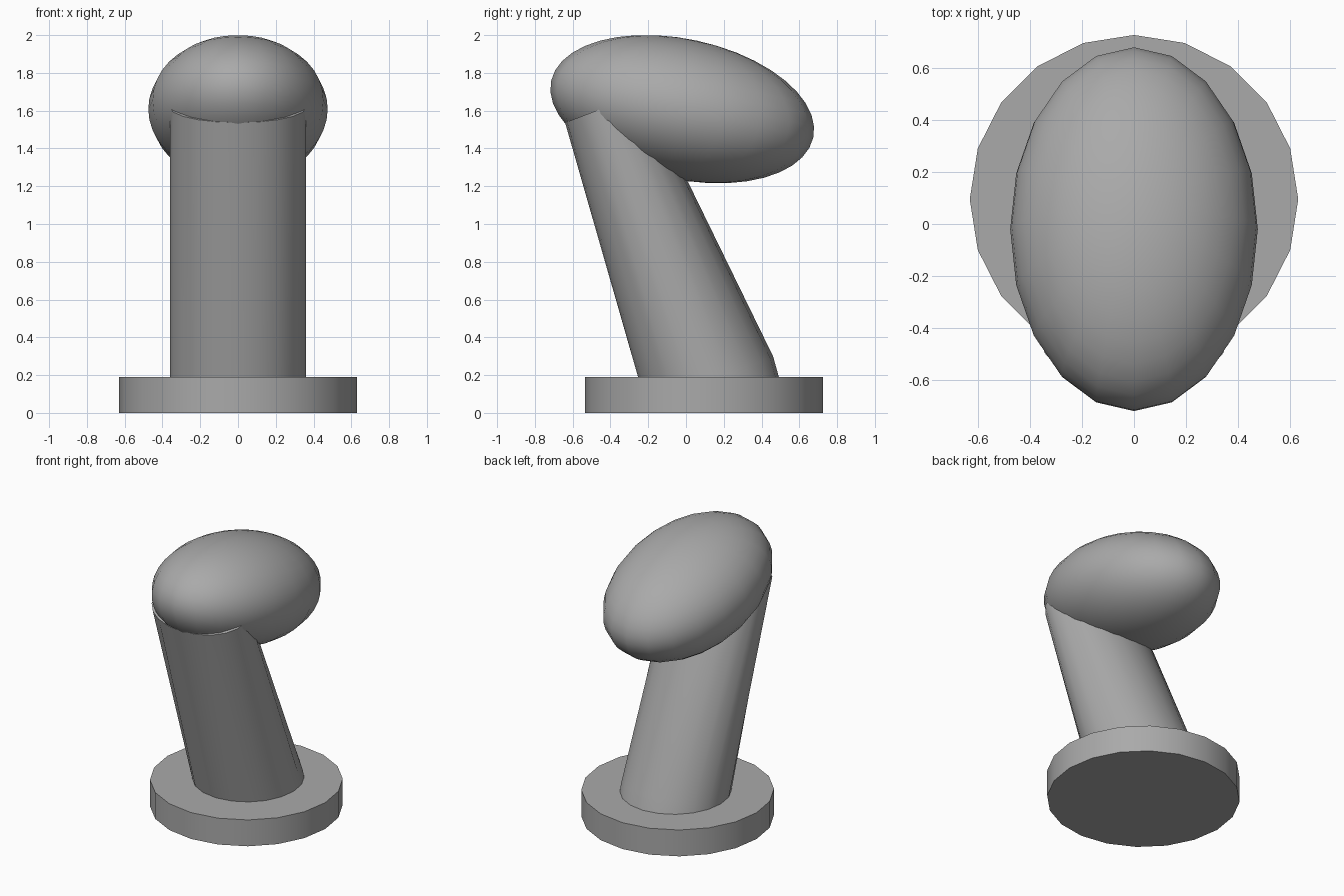
import bpy
import bmesh
from math import radians, sin, cos, tan, tau
from mathutils import Matrix, Vector

cube = bpy.data.objects.get("Cube")
if cube:
    bpy.data.objects.remove(cube, do_unlink=True)

GREY = (0.4, 0.4, 0.4, 1.0)
SIDES = 20

mat = bpy.data.materials.new("plain_grey")
mat.use_nodes = True
mat.diffuse_color = GREY
for node in mat.node_tree.nodes:
    if node.type == 'BSDF_PRINCIPLED':
        node.inputs["Base Color"].default_value = GREY


def finish(name, bm, angle):
    """Turn a bmesh into a smooth-shaded object with sharp rims."""
    bmesh.ops.recalc_face_normals(bm, faces=bm.faces)
    mesh = bpy.data.meshes.new(name)
    bm.to_mesh(mesh)
    bm.free()
    mesh.materials.append(mat)
    obj = bpy.data.objects.new(name, mesh)
    bpy.context.collection.objects.link(obj)
    bpy.ops.object.select_all(action='DESELECT')
    obj.select_set(True)
    bpy.context.view_layer.objects.active = obj
    bpy.ops.object.shade_smooth_by_angle(angle=radians(angle))
    return obj


# Round foot plate
bm = bmesh.new()
bmesh.ops.create_cone(bm, cap_ends=True, segments=SIDES, radius1=0.63,
                      radius2=0.63, depth=0.19,
                      matrix=Matrix.Translation((0, 0.095, 0.095))
                      @ Matrix.Rotation(tau / 4, 4, 'Z'))
finish("base_disc", bm, 30)

# Leaning stem, narrowing from front to back as it rises
LEAN, TAPER, LENGTH, RADIUS = radians(21), radians(5), 1.55, 0.36
axis = Vector((0, -sin(LEAN), cos(LEAN)))
across = Vector((0, cos(LEAN), sin(LEAN)))
foot = Vector((0, 0.125, 0.17))


def stem_ring(height):
    depth = RADIUS - height * tan(TAPER)
    return [foot + axis * height + across * depth * sin(tau * i / SIDES)
            + Vector((RADIUS * cos(tau * i / SIDES), 0, 0))
            for i in range(SIDES)]


lower = stem_ring(0)
root = [Vector((p.x, p.y + 0.28 * (p.z - 0.02), 0.02)) for p in lower]
bm = bmesh.new()
rings = [[bm.verts.new(p) for p in ring]
         for ring in (root, lower, stem_ring(LENGTH))]
for a, b in zip(rings, rings[1:]):
    for i in range(SIDES):
        j = (i + 1) % SIDES
        bm.faces.new((a[i], a[j], b[j], b[i]))
bm.faces.new(rings[0])
bm.faces.new(rings[-1])
finish("leaning_stem", bm, 30)

# Egg-shaped head, raised at the front
bm = bmesh.new()
bmesh.ops.create_uvsphere(bm, u_segments=SIDES, v_segments=SIDES, radius=1,
                          matrix=Matrix.Translation((0, -0.02, 1.608))
                          @ Matrix.Rotation(radians(-12.2), 4, 'X')
                          @ Matrix.Diagonal((0.475, 0.71, 0.371, 1)))
finish("oval_head", bm, 60)
